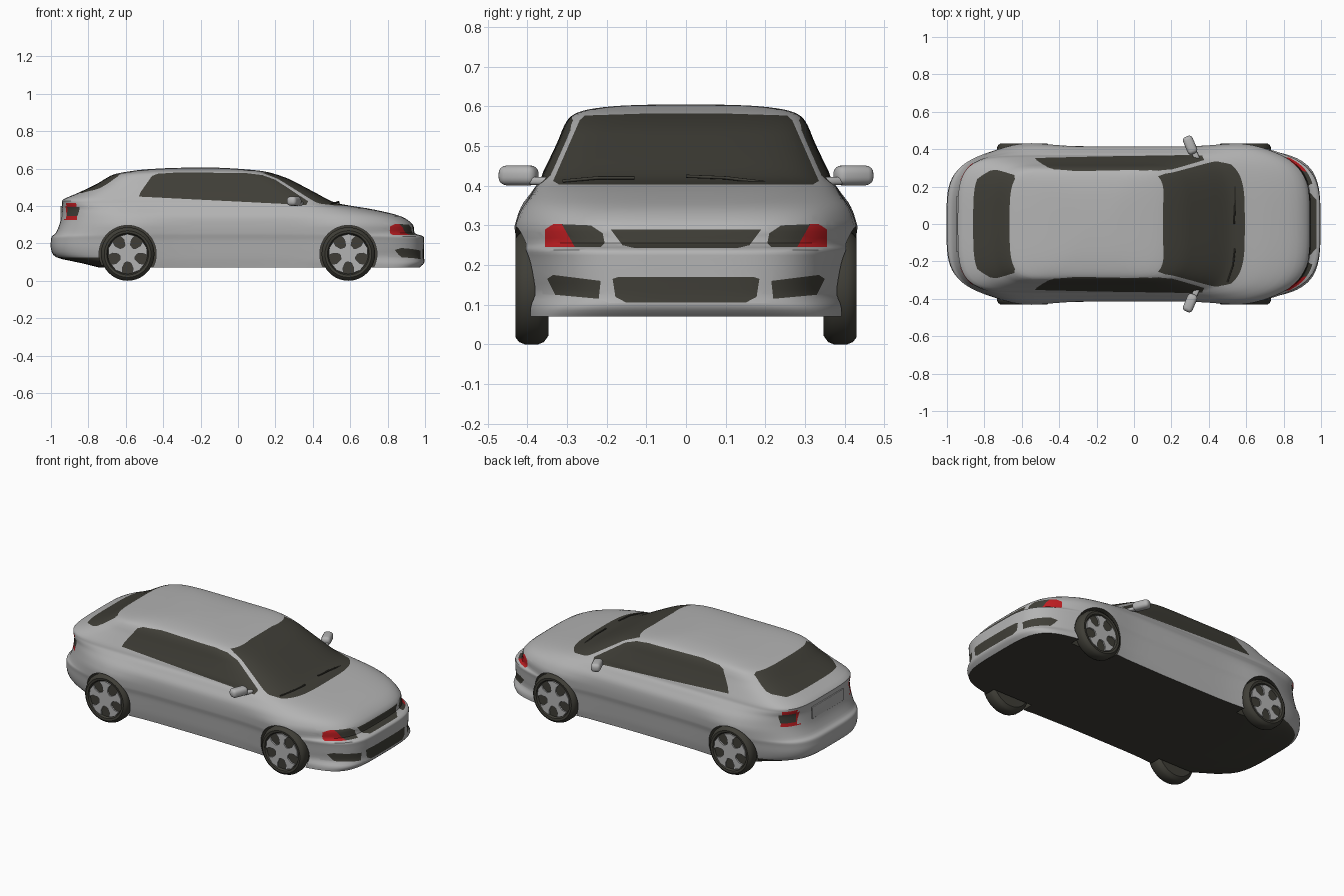
import bpy, bmesh, math
from mathutils import Vector, Matrix

if "Cube" in bpy.data.objects:
    bpy.data.objects.remove(bpy.data.objects["Cube"])


def material(name, rgb):
    m = bpy.data.materials.new(name)
    m.use_nodes = True
    m.diffuse_color = (*rgb, 1)
    m.node_tree.nodes["Principled BSDF"].inputs["Base Color"].default_value = (*rgb, 1)
    return m


MATS = [material("silver paint", (0.45, 0.45, 0.45)),
        material("dark glass and rubber", (0.05, 0.048, 0.038)),
        material("red lamp", (0.5, 0.012, 0.015))]
PAINT, DARK, RED = range(3)


def make_object(name, bm, angle=35):
    bmesh.ops.recalc_face_normals(bm, faces=bm.faces)
    mesh = bpy.data.meshes.new(name)
    bm.to_mesh(mesh)
    bm.free()
    for m in MATS:
        mesh.materials.append(m)
    ob = bpy.data.objects.new(name, mesh)
    bpy.context.collection.objects.link(ob)
    activate(ob)
    bpy.ops.object.shade_smooth_by_angle(angle=math.radians(angle))
    return ob


def activate(ob):
    bpy.ops.object.select_all(action="DESELECT")
    ob.select_set(True)
    bpy.context.view_layer.objects.active = ob


def set_material(bm, index):
    for f in bm.faces:
        f.material_index = index


# Body waterlines: height, tail x, nose x, half width, plan squareness
LAYERS = [(.07, -.74, .97, .385, 9), (.095, -.84, .995, .39, 7), (.125, -.97, .995, .395, 5),
          (.17, -1, .995, .40, 5), (.215, -1, .995, .405, 5), (.238, -.995, .99, .41, 5),
          (.255, -.975, .945, .413, 5), (.30, -.955, .935, .415, 5), (.345, -.945, .87, .41, 5),
          (.38, -.94, .73, .39, 6), (.40, -.94, .61, .378, 7), (.415, -.94, .53, .367, 8),
          (.435, -.935, .48, .36, 8), (.47, -.855, .415, .343, 8), (.515, -.76, .33, .322, 8),
          (.545, -.71, .27, .31, 8), (.57, -.66, .20, .295, 8), (.585, -.58, .14, .272, 7),
          (.595, -.50, .05, .23, 6), (.602, -.38, -.05, .16, 5), (.605, -.27, -.12, .06, 4)]
WHEEL_X, WHEEL_Z = .59, .143


def spline(rows, steps):
    out = []
    for i in range(len(rows) - 1):
        p = [rows[max(0, min(len(rows) - 1, i + k))] for k in (-1, 0, 1, 2)]
        for s in range(steps):
            t = s / steps
            out.append([b + .5 * t * (c - a + t * (2*a - 5*b + 4*c - d + t * (3*(b - c) + d - a)))
                        for a, b, c, d in zip(*p)])
    return out + [list(rows[-1])]


def waterline(z, tail, nose, w, n, quarter=28):
    pts = []
    for i in range(4 * quarter):
        q, t = divmod(i / quarter, 1)
        ang = math.pi / 2 * (q + t * t * (3 - 2 * t))
        c, s = math.cos(ang), math.sin(ang)
        x = (tail + nose) / 2 + (nose - tail) / 2 * math.copysign(abs(c) ** (2 / n), c)
        y = w * math.copysign(abs(s) ** .5, s)
        # wheel arch flare
        flare = sum(math.exp(-((x - k * WHEEL_X) / .17) ** 2) for k in (-1, 1))
        y *= 1 + .06 * flare * max(0, min(1, (.40 - z) / .1))
        pts.append((x, y, z))
    return pts


def build_body():
    bm = bmesh.new()
    rings = [[bm.verts.new(p) for p in waterline(*row)] for row in spline(LAYERS, 3)]
    count = len(rings[0])
    for lo, hi in zip(rings, rings[1:]):
        for i in range(count):
            j = (i + 1) % count
            bm.faces.new((lo[i], lo[j], hi[j], hi[i]))
    bm.faces.new(rings[0][::-1])
    bm.faces.new(rings[-1])
    bm.normal_update()
    # dark underside
    for f in bm.faces:
        z = f.calc_center_median().z
        if z < .08 and f.normal.z < -.8 or z < .13 and f.normal.z < -.35 and f.normal.x < 0:
            f.material_index = DARK
    return make_object("body", bm)


def cylinder(bm, x, y, z, r, depth, segs=48):
    m = Matrix.Translation((x, y, z)) @ Matrix.Rotation(math.pi / 2, 4, "X")
    bmesh.ops.create_cone(bm, cap_ends=True, segments=segs, radius1=r, radius2=r,
                          depth=depth, matrix=m)


# Wheel wells
body = build_body()
bm = bmesh.new()
for sx in (-1, 1):
    for sy in (-1, 1):
        cylinder(bm, sx * WHEEL_X, sy * .43, WHEEL_Z, .153, .2)
set_material(bm, DARK)
cutter = make_object("wheel_well_cutter", bm)
cutter.hide_render = True
mod = body.modifiers.new("wheel wells", "BOOLEAN")
mod.object, mod.operation, mod.solver = cutter, "DIFFERENCE", "EXACT"
activate(body)
bpy.ops.object.modifier_apply(modifier=mod.name)
bpy.data.objects.remove(cutter)


def paint(bm, axis, poly, keep, index):
    """Cut a convex outline, seen along one axis, into the skin and colour it."""
    u, v = [k for k in range(3) if k != axis]
    mid = [sum(p[k] for p in poly) / len(poly) for k in (0, 1)]
    lo = [min(p[k] for p in poly) for k in (0, 1)]
    hi = [max(p[k] for p in poly) for k in (0, 1)]
    planes = []
    for a, b in zip(poly, poly[1:] + poly[:1]):
        co, no = Vector((0, 0, 0)), Vector((0, 0, 0))
        co[u], co[v] = a
        no[u], no[v] = b[1] - a[1], a[0] - b[0]
        if no[u] * (mid[0] - a[0]) + no[v] * (mid[1] - a[1]) > 0:
            no = -no
        planes.append((co, no.normalized()))

    def near(f):
        return keep(f.calc_center_median()) and all(
            max(w.co[ax] for w in f.verts) >= lo[k] and min(w.co[ax] for w in f.verts) <= hi[k]
            for k, ax in enumerate((u, v)))

    for co, no in planes:
        faces = [f for f in bm.faces if near(f)]
        geom = faces + list({e for f in faces for e in f.edges}) + \
            list({w for f in faces for w in f.verts})
        bmesh.ops.bisect_plane(bm, geom=geom, dist=1e-5, plane_co=co, plane_no=no)
    for f in bm.faces:
        c = f.calc_center_median()
        if keep(c) and all((c - co).dot(no) < 1e-5 for co, no in planes):
            f.material_index = index


def both(half):
    return half + [(-y, z) for y, z in reversed(half)]


bm = bmesh.new()
bm.from_mesh(body.data)
nose = lambda c: c.x > .78
# Windscreen, rear window, grille, lower intake
paint(bm, 0, both([(.32, .403), (.335, .412), (.268, .565), (.255, .577), (.1, .582)]),
      lambda c: c.x > .1, DARK)
paint(bm, 0, both([(.24, .468), (.285, .485), (.29, .495), (.262, .56), (.24, .568)]),
      lambda c: c.x < -.55, DARK)
paint(bm, 0, both([(.13, .243), (.16, .25), (.19, .29)]), nose, DARK)
paint(bm, 0, both([(.15, .105), (.178, .12), (.185, .165), (.17, .17)]), nose, DARK)
for s in (-1, 1):
    flip = lambda pts: [(s * y, z) for y, z in pts]
    side = lambda c: c.y * s > .2
    # Side windows
    paint(bm, 1, [(-.53, .45), (-.52, .475), (-.46, .56), (-.43, .572), (-.31, .58), (.05, .575),
                  (.13, .565), (.20, .54), (.375, .425), (.365, .405)], side, DARK)
    # Headlamps and bumper intakes
    paint(bm, 0, flip([(.28, .245), (.313, .303), (.24, .30), (.21, .28), (.205, .255), (.215, .245)]),
          nose, DARK)
    paint(bm, 0, flip([(.28, .245), (.313, .303), (.335, .303), (.355, .29), (.355, .245)]), nose, RED)
    paint(bm, 0, flip([(.22, .115), (.33, .125), (.35, .165), (.335, .175), (.215, .16)]), nose, DARK)
    # Tail lamps
    paint(bm, 1, [(-.99, .325), (-.86, .325), (-.865, .415), (-.99, .415)],
          lambda c: c.x < -.8 and c.y * s > .24, RED)
    paint(bm, 0, flip([(.255, .345), (.325, .345), (.33, .395), (.255, .395)]),
          lambda c: c.x < -.8, DARK)
bm.to_mesh(body.data)
bm.free()
activate(body)
bpy.ops.object.shade_smooth_by_angle(angle=math.radians(35))


# Wheels: turned tyre plus five broad spokes
def lathe(bm, profile, segs=40):
    rings = []
    for i in range(segs):
        a = 2 * math.pi * i / segs
        rings.append([bm.verts.new((r * math.cos(a), y, r * math.sin(a))) for r, y in profile])
    for i in range(segs):
        a, b = rings[i], rings[(i + 1) % segs]
        for k in range(len(profile) - 1):
            bm.faces.new((a[k], a[k + 1], b[k + 1], b[k]))
    bmesh.ops.remove_doubles(bm, verts=bm.verts, dist=1e-5)


TYRE = [(0, -.04), (.12, -.042), (.137, -.03), (.143, -.015), (.143, .018), (.137, .033),
        (.125, .042), (.112, .04), (.106, .028), (0, .028)]
SPOKE = [(-.50, .042), (-.30, .05), (-.26, .08), (-.38, .104), (0, .107), (.38, .104),
         (.26, .08), (.30, .05)]
for sx, end in ((-1, "rear"), (1, "front")):
    for sy, hand in ((-1, "near"), (1, "far")):
        place = Matrix.Translation((sx * WHEEL_X, sy * .388, WHEEL_Z))
        place @= Matrix.Rotation(0 if sy > 0 else math.pi, 4, "Z")
        bm = bmesh.new()
        lathe(bm, TYRE)
        set_material(bm, DARK)
        make_object(f"{end}_{hand}_tyre", bm).matrix_world = place
        bm = bmesh.new()
        star = []
        for k in range(5):
            for da, r in SPOKE:
                a = math.pi / 2 + 2 * math.pi * k / 5 + da
                star.append(bm.verts.new((r * math.cos(a), .03, r * math.sin(a))))
        face = bm.faces.new(star)
        top = bmesh.ops.extrude_face_region(bm, geom=[face])["geom"]
        bmesh.ops.translate(bm, vec=(0, .008, 0),
                            verts=[v for v in top if isinstance(v, bmesh.types.BMVert)])
        make_object(f"{end}_{hand}_spokes", bm).matrix_world = place


# Rounded boxes: door mirrors, their stalks, and the tailgate panel
def rounded_box(name, loc, size, yaw, radius):
    bm = bmesh.new()
    bmesh.ops.create_cube(bm, size=1, matrix=Matrix.Diagonal((*size, 1)))
    bmesh.ops.bevel(bm, geom=bm.edges[:], offset=radius, segments=4, profile=.5, affect="EDGES")
    ob = make_object(name, bm, 40)
    ob.location, ob.rotation_euler.z = loc, yaw
    return ob


for s, hand in ((-1, "near"), (1, "far")):
    rounded_box(f"{hand}_door_mirror", (.30, s * .422, .426), (.055, .10, .05), s * .4, .02)
    rounded_box(f"{hand}_mirror_stalk", (.33, s * .365, .412), (.03, .06, .02), s * .4, .008)
rounded_box("tailgate_panel", (-.945, 0, .365), (.008, .30, .07), 0, .003)

# Wipers
for name, pts in (("near_wiper", [(.50, -.31, .412), (.53, -.22, .42), (.54, -.13, .42)]),
                  ("far_wiper", [(.535, 0, .424), (.54, .1, .42), (.54, .2, .408)])):
    curve = bpy.data.curves.new(name, "CURVE")
    curve.dimensions, curve.bevel_depth = "3D", .004
    line = curve.splines.new("POLY")
    line.points.add(len(pts) - 1)
    for p, co in zip(line.points, pts):
        p.co = (*co, 1)
    curve.materials.append(MATS[DARK])
    bpy.context.collection.objects.link(bpy.data.objects.new(name, curve))
